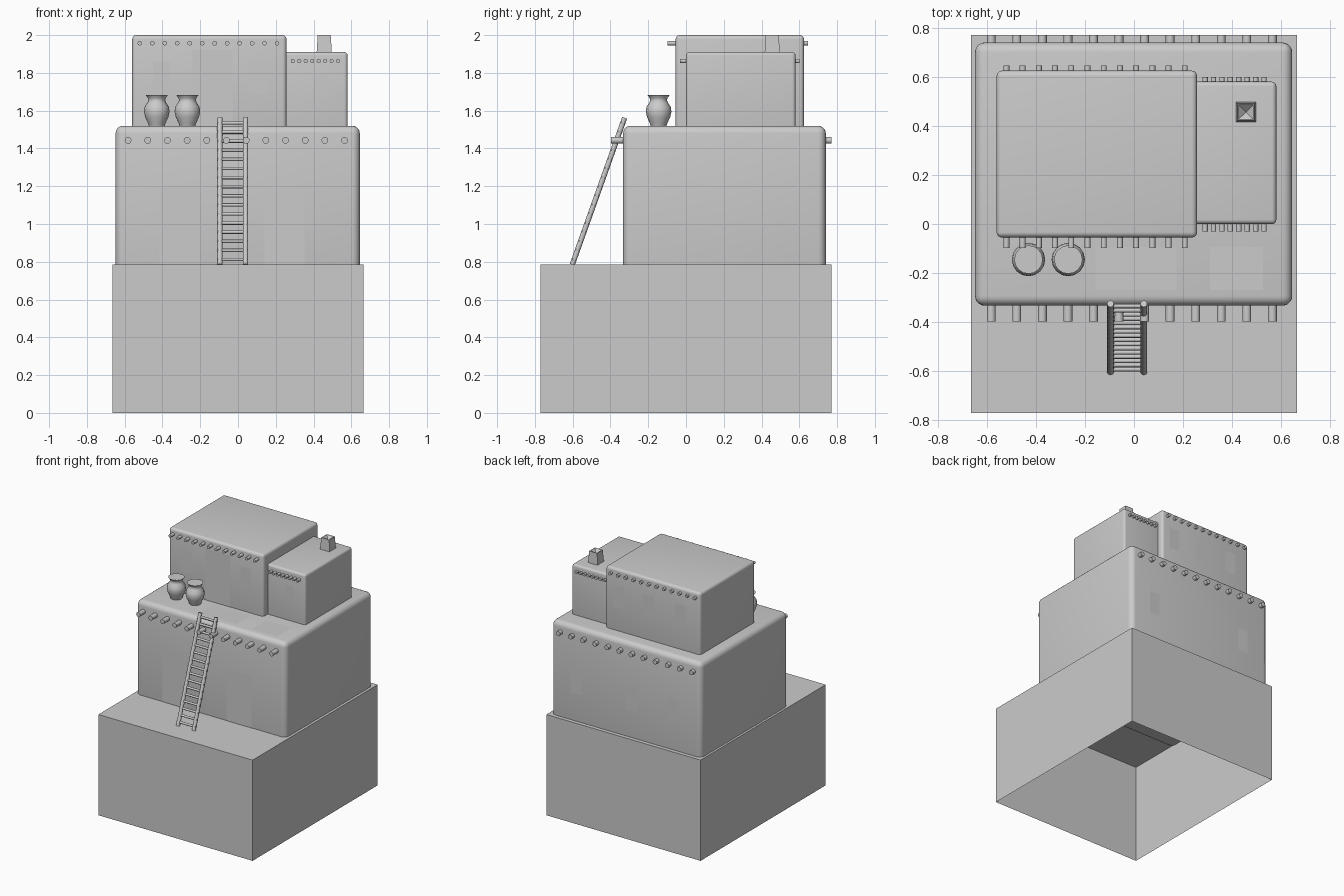
import bpy, bmesh
from math import pi, sin, cos
from mathutils import Vector

if "Cube" in bpy.data.objects:
    bpy.data.objects.remove(bpy.data.objects["Cube"])

shade = bpy.data.materials.new("shaded_opening")
shade.diffuse_color = (0.55, 0.55, 0.55, 1)
shade.use_nodes = True
shade.node_tree.nodes["Principled BSDF"].inputs["Base Color"].default_value = shade.diffuse_color


def add(name, bm, smooth=None, mat=None):
    bmesh.ops.recalc_face_normals(bm, faces=bm.faces)
    me = bpy.data.meshes.new(name)
    bm.to_mesh(me)
    bm.free()
    ob = bpy.data.objects.new(name, me)
    bpy.context.collection.objects.link(ob)
    if mat:
        me.materials.append(mat)
    if smooth:
        bpy.ops.object.select_all(action='DESELECT')
        bpy.context.view_layer.objects.active = ob
        ob.select_set(True)
        bpy.ops.object.shade_smooth_by_angle(angle=smooth)
    return ob


def box_bm(lo, hi):
    bm = bmesh.new()
    bmesh.ops.create_cube(bm, size=1)
    for v in bm.verts:
        v.co = [(a + b) / 2 + c * (b - a) for a, b, c in zip(lo, hi, v.co)]
    return bm


def rounded_box(name, lo, hi, r):
    bm = box_bm(lo, hi)
    bmesh.ops.bevel(bm, geom=bm.edges[:], offset=r, segments=5,
                    profile=0.5, affect='EDGES')
    return add(name, bm, smooth=0.6)


def rod(bm, p, q, r, sides=12):
    p, q = Vector(p), Vector(q)
    d = q - p
    m = d.to_track_quat('Z', 'Y').to_matrix().to_4x4()
    m.translation = (p + q) / 2
    bmesh.ops.create_cone(bm, cap_ends=True, segments=sides, radius1=r,
                          radius2=r, depth=d.length, matrix=m)


def beams(name, x0, x1, n, y0, y1, z, r):
    bm = bmesh.new()
    for i in range(n):
        x = x0 + (x1 - x0) * i / (n - 1)
        rod(bm, (x, y0, z), (x, y1, z), r)
    add(name, bm, smooth=0.7)


def panel(name, corners, mat=None):
    bm = bmesh.new()
    f = bm.faces.new([bm.verts.new(c) for c in corners])
    me_ob = add(name, bm, mat=mat)
    return me_ob


def wall_panel(name, x0, x1, z0, z1, y, back=False):
    pts = [(x0, y, z0), (x1, y, z0), (x1, y, z1), (x0, y, z1)]
    bm = bmesh.new()
    bm.faces.new([bm.verts.new(c) for c in (pts[::-1] if back else pts)])
    me = bpy.data.meshes.new(name)
    bm.to_mesh(me)
    bm.free()
    me.materials.append(shade)
    bpy.context.collection.objects.link(bpy.data.objects.new(name, me))


# rock base, open underneath
bm = box_bm((-0.665, -0.77, 0), (0.665, 0.77, 0.785))
bm.faces.ensure_lookup_table()
bottom = min(bm.faces, key=lambda f: f.calc_center_median().z)
top = max(bm.faces, key=lambda f: f.calc_center_median().z)
bmesh.ops.delete(bm, geom=[bottom], context='FACES_ONLY')
add("base_block", bm)

# house volumes, sunk slightly into what they stand on
rounded_box("lower_house", (-0.648, -0.333, 0.74), (0.645, 0.74, 1.52), 0.04)
rounded_box("upper_house", (-0.56, -0.055, 1.49), (0.257, 0.625, 2.0), 0.022)
rounded_box("side_room", (0.2, 0.0, 1.49), (0.58, 0.58, 1.91), 0.018)

# roof beams passing through the walls
beams("lower_beams", -0.582, 0.564, 12, -0.397, 0.77, 1.443, 0.018)
beams("upper_beams", -0.52, 0.207, 12, -0.097, 0.646, 1.957, 0.012)
beams("side_room_beams", 0.29, 0.53, 8, -0.031, 0.6, 1.863, 0.011)

# doors and windows
e = 0.002
for x in (-0.415, 0.14):
    wall_panel("lower_door", x, x + 0.213, 0.785, 1.19, -0.333 - e)
wall_panel("upper_door", -0.24, -0.03, 1.52, 1.92, -0.055 - e)
for x in (-0.405, 0.107):
    wall_panel("upper_window", x - 0.046, x + 0.046, 1.69, 1.86, -0.055 - e)
wall_panel("side_room_window", 0.405, 0.475, 1.68, 1.79, -e)
for x in (0.425, -0.05, -0.41):
    wall_panel("lower_back_window", x - 0.046, x + 0.046, 1.0, 1.18, 0.74 + e, True)
for x in (0.143, -0.116, -0.39):
    wall_panel("upper_back_window", x - 0.046, x + 0.046, 1.7, 1.87, 0.625 + e, True)

# roof hatches
for x0, x1 in ((-0.157, 0.173), (0.31, 0.525)):
    y0, y1, z = -0.27, -0.094, 1.52 + e
    panel("roof_hatch", [(x0, y0, z), (x1, y0, z), (x1, y1, z), (x0, y1, z)])

# tapered chimney with sunken top
bm = box_bm((0.416, 0.416, 1.9), (0.497, 0.497, 2.0))
for v in bm.verts:
    if v.co.z > 1.95:
        v.co.x += (0.4565 - v.co.x) * 0.15
        v.co.y += (0.4565 - v.co.y) * 0.15
top = max(bm.faces, key=lambda f: f.calc_center_median().z)
bmesh.ops.inset_region(bm, faces=[top], thickness=0.006)
for v in bmesh.ops.poke(bm, faces=[top])["verts"]:
    v.co.z -= 0.03
add("chimney", bm)

# water jars
profile = [(0.042, 1.52), (0.047, 1.535), (0.061, 1.565), (0.068, 1.595),
           (0.064, 1.62), (0.05, 1.642), (0.044, 1.655), (0.048, 1.668), (0.058, 1.682)]
for cx in (-0.43, -0.268):
    bm = bmesh.new()
    n = 16
    rings = [[bm.verts.new((cx + r * cos(2 * pi * i / n), -0.145 + r * sin(2 * pi * i / n), z))
              for i in range(n)] for r, z in profile]
    for a, b in zip(rings, rings[1:]):
        for i in range(n):
            j = (i + 1) % n
            bm.faces.new((a[i], a[j], b[j], b[i]))
    bm.faces.new(rings[0][::-1])
    bm.faces.new(rings[-1])
    add("water_jar", bm, smooth=0.9)

# ladder
foot, head = Vector((0, -0.602, 0.785)), Vector((0, -0.325, 1.562))
bm = bmesh.new()
for x in (-0.096, 0.04):
    off = Vector((x, 0, 0))
    rod(bm, foot + off, head + off, 0.014)
for i in range(16):
    c = foot.lerp(head, 0.035 + 0.93 * i / 15)
    rod(bm, c + Vector((-0.11, 0, 0)), c + Vector((0.054, 0, 0)), 0.009, 8)
add("ladder", bm, smooth=0.9)
